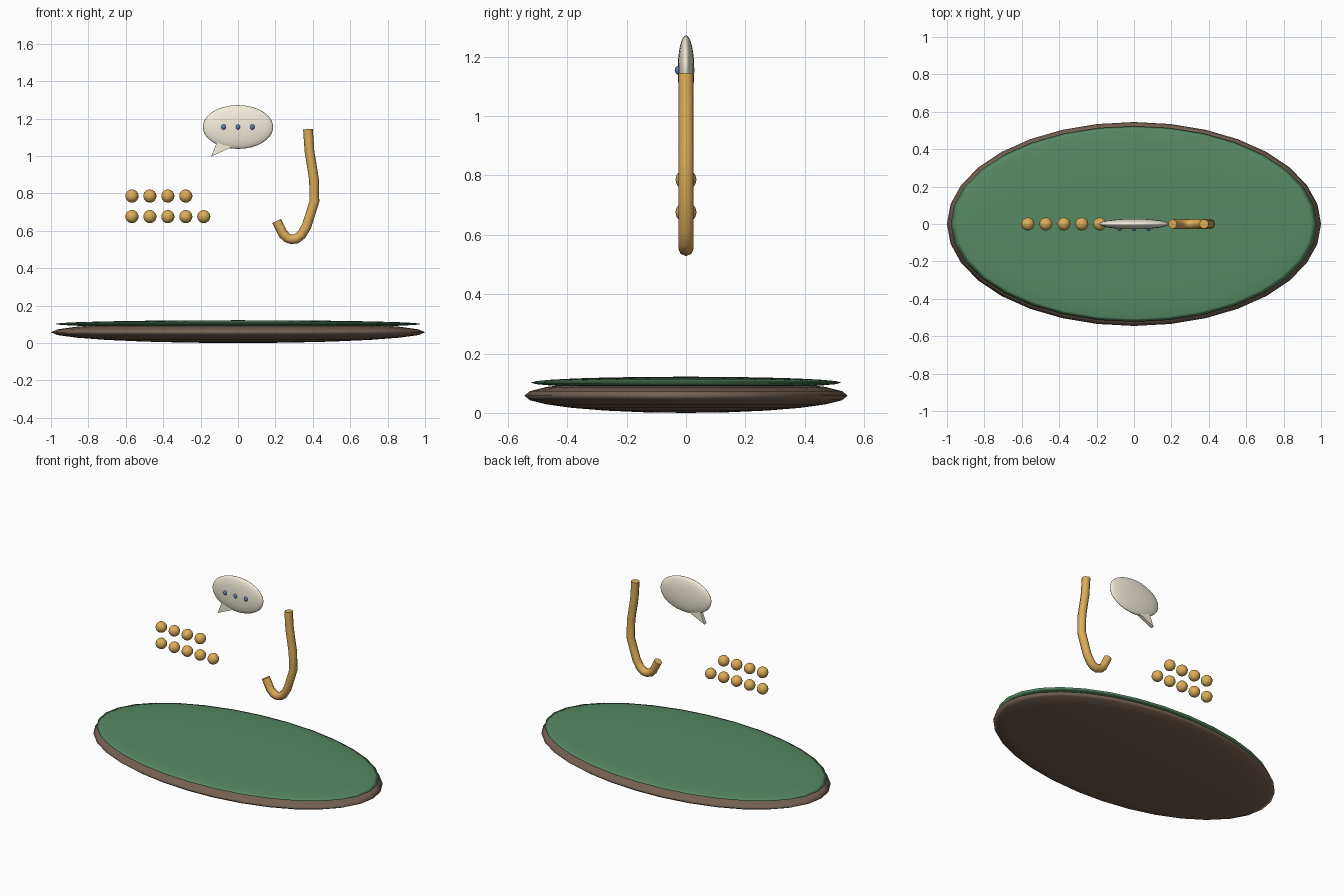
import bpy, bmesh, math
from mathutils import Vector

if "Cube" in bpy.data.objects:
    bpy.data.objects.remove(bpy.data.objects["Cube"])


def material(name, rgb):
    m = bpy.data.materials.new(name)
    m.diffuse_color = (*rgb, 1)
    m.use_nodes = True
    m.node_tree.nodes["Principled BSDF"].inputs["Base Color"].default_value = m.diffuse_color
    return m


BROWN = material("brown", (0.18, 0.12, 0.085))
GREEN = material("green", (0.095, 0.25, 0.125))
GOLD = material("gold", (0.72, 0.42, 0.10))
CREAM = material("cream", (0.90, 0.85, 0.70))
BLUE = material("blue", (0.11, 0.21, 0.48))


def ellipsoid(name, centre, radii, mat, segments=32, rings=16):
    bpy.ops.mesh.primitive_uv_sphere_add(segments=segments, ring_count=rings,
                                         radius=1, location=centre)
    ob = bpy.context.object
    ob.name = name
    ob.scale = radii
    bpy.ops.object.transform_apply(location=False, rotation=False, scale=True)
    bpy.ops.object.shade_smooth()
    ob.data.materials.append(mat)
    return ob


# Flattened oval base with a green top surface
ellipsoid("base_rim", (0, 0, 0.058), (1.0, 0.545, 0.058), BROWN, 32, 12)
ellipsoid("base_top", (0, 0, 0.102), (0.98, 0.523, 0.02), GREEN, 32, 12)

# Two rows of floating beads
for row, (z, count) in enumerate([(0.676, 5), (0.786, 4)]):
    for i in range(count):
        ellipsoid(f"bead_{row}_{i}", (-0.567 + 0.096 * i, 0, z),
                  (0.035,) * 3, GOLD, 16, 12)

# Hooked tube
path = [(0.374, 1.144), (0.382, 1.027), (0.406, 0.877), (0.409, 0.758),
        (0.366, 0.623), (0.339, 0.578), (0.313, 0.558), (0.287, 0.554),
        (0.262, 0.563), (0.240, 0.585), (0.206, 0.653)]
curve = bpy.data.curves.new("hook", 'CURVE')
curve.dimensions = '3D'
curve.bevel_depth = 0.026
curve.bevel_resolution = 2
curve.use_fill_caps = True
spline = curve.splines.new('POLY')
spline.points.add(len(path) - 1)
for p, (x, z) in zip(spline.points, path):
    p.co = (x, 0, z, 1)
hook = bpy.data.objects.new("hook", curve)
bpy.context.collection.objects.link(hook)
curve.materials.append(GOLD)
bpy.ops.object.select_all(action='DESELECT')
bpy.context.view_layer.objects.active = hook
hook.select_set(True)
bpy.ops.object.convert(target='MESH')
bpy.ops.object.shade_smooth_by_angle(angle=math.radians(65))

# Speech bubble body and dots
ellipsoid("bubble", (0, 0, 1.155), (0.188, 0.028, 0.117), CREAM)
for i in (-1, 0, 1):
    ellipsoid(f"bubble_dot_{i + 1}", (0.077 * i, -0.025, 1.155),
              (0.012, 0.013, 0.015), BLUE, 12, 8)

# Speech bubble tail: a thin extruded triangle
bm = bmesh.new()
face = bm.faces.new([bm.verts.new((x, -0.011, z)) for x, z in
                     [(-0.144, 0.997), (-0.022, 1.052), (-0.102, 1.102)]])
ext = bmesh.ops.extrude_face_region(bm, geom=[face])
bmesh.ops.translate(bm, vec=Vector((0, 0.022, 0)),
                    verts=[v for v in ext["geom"] if isinstance(v, bmesh.types.BMVert)])
bmesh.ops.recalc_face_normals(bm, faces=bm.faces)
mesh = bpy.data.meshes.new("bubble_tail")
bm.to_mesh(mesh)
bm.free()
mesh.materials.append(CREAM)
bpy.context.collection.objects.link(bpy.data.objects.new("bubble_tail", mesh))
